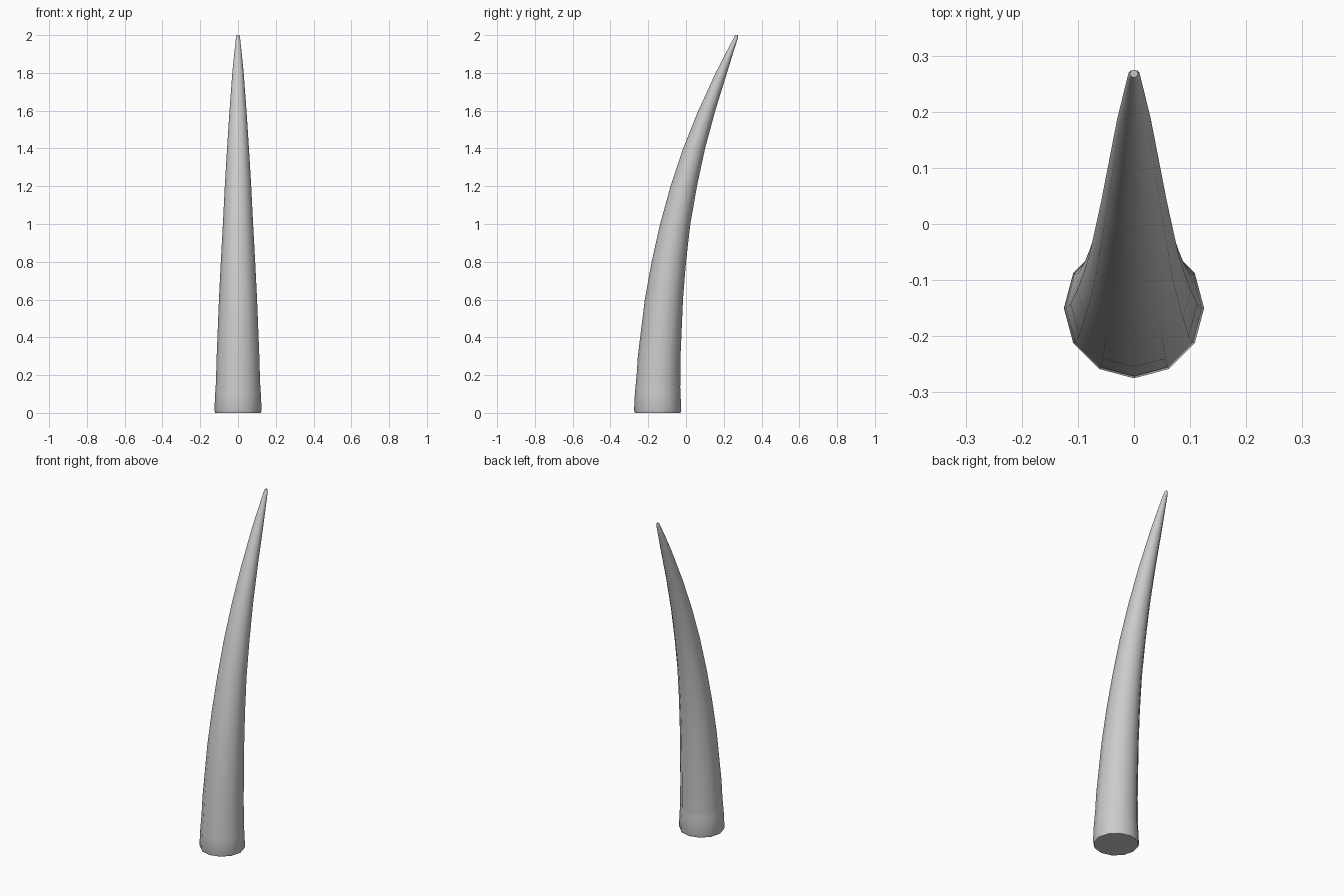
import bpy, bmesh, math

if "Cube" in bpy.data.objects:
    bpy.data.objects.remove(bpy.data.objects["Cube"])

SIDES = 12


def loft(name, rings, cap_bottom=False, cap_top=False):
    """Skin horizontal 12-sided rings given as (z, centre y, radius)."""
    bm = bmesh.new()
    loops = []
    for z, cy, r in rings:
        loops.append([bm.verts.new((r * math.cos(2 * math.pi * i / SIDES),
                                    cy + r * math.sin(2 * math.pi * i / SIDES), z))
                      for i in range(SIDES)])
    for a, b in zip(loops, loops[1:]):
        for i in range(SIDES):
            j = (i + 1) % SIDES
            bm.faces.new((a[i], a[j], b[j], b[i]))
    if cap_bottom:
        bm.faces.new(loops[0][::-1])
    if cap_top:
        bm.faces.new(loops[-1])
    mesh = bpy.data.meshes.new(name)
    bm.to_mesh(mesh)
    bm.free()
    obj = bpy.data.objects.new(name, mesh)
    bpy.context.collection.objects.link(obj)
    bpy.ops.object.select_all(action='DESELECT')
    obj.select_set(True)
    bpy.context.view_layer.objects.active = obj
    bpy.ops.object.shade_smooth_by_angle(angle=math.radians(50))
    return obj


# Curved tapering horn, leaning back towards the tip
loft("horn", [(0.08, -0.150, 0.119), (0.3, -0.142, 0.113), (0.6, -0.117, 0.101),
              (0.8, -0.091, 0.091), (1.0, -0.057, 0.080), (1.2, -0.012, 0.070),
              (1.4, 0.043, 0.058), (1.6, 0.110, 0.045), (1.8, 0.187, 0.030),
              (1.9, 0.228, 0.020), (1.985, 0.264, 0.011), (2.0, 0.268, 0.007)],
     cap_top=True)

# Short sleeve around the root, melting into the horn
loft("root_sleeve", [(0.0, -0.150, 0.121), (0.012, -0.150, 0.125),
                     (0.1, -0.150, 0.121), (0.22, -0.147, 0.113)],
     cap_bottom=True)
